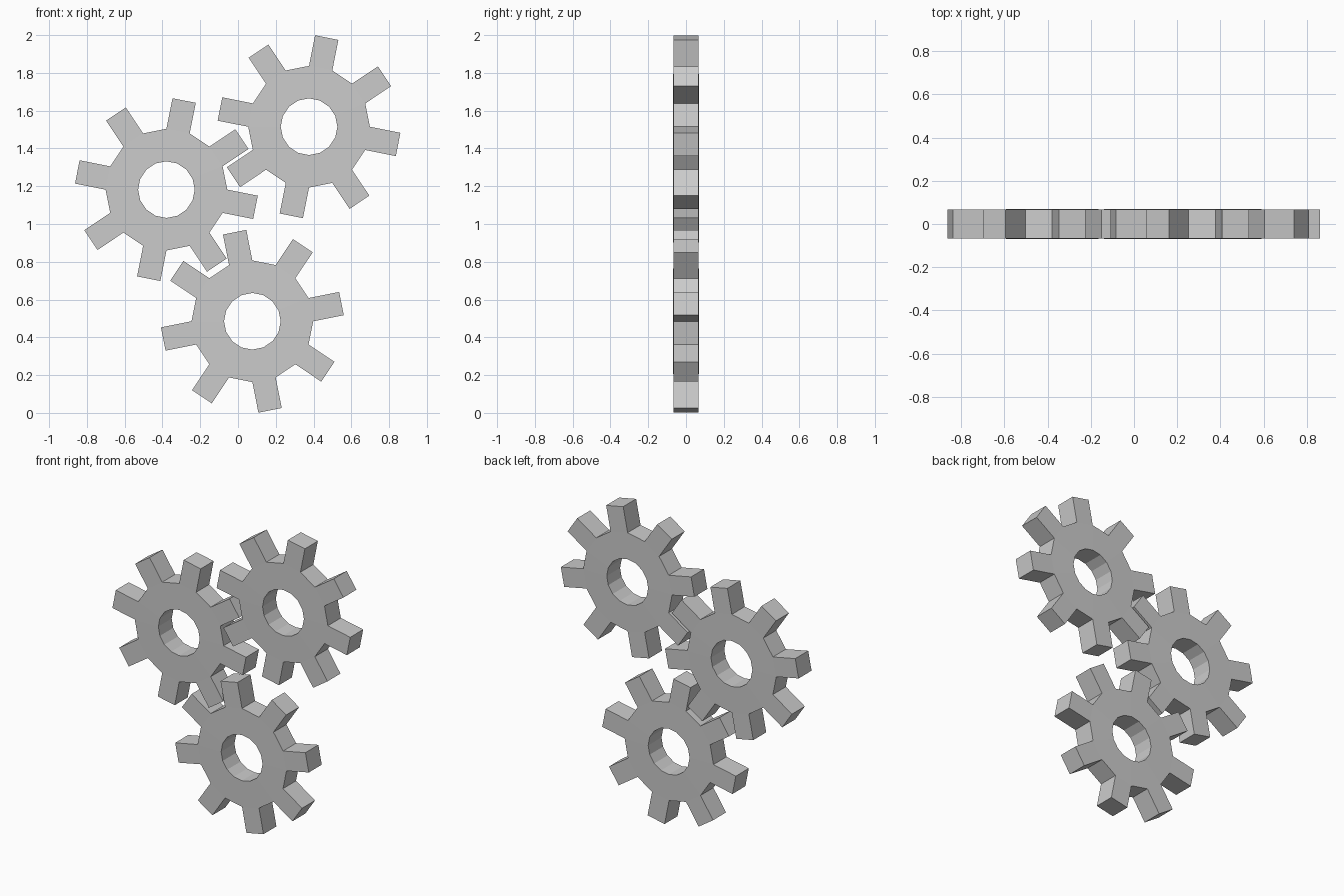
import bpy, bmesh
from math import radians, sin, cos

if "Cube" in bpy.data.objects:
    bpy.data.objects.remove(bpy.data.objects["Cube"])

TEETH = 8
HOLE_R, ROOT_R, TIP_R = 0.15, 0.322, 0.485
HUB_Y, RIM_Y = 0.069, 0.067      # half thickness at the hole and at the teeth
STEP = 360 / (TEETH * 2)
TIP_HALF = 7.45                  # half angle of a tooth tip, degrees


def make_gear(name, x, z, first_tooth):
    bm = bmesh.new()

    def pair(r, deg, half):
        """Front and back vertex at one polar position."""
        a = radians(deg)
        return [bm.verts.new((r * cos(a), y, r * sin(a))) for y in (-half, half)]

    n = TEETH * 2
    start = first_tooth - STEP / 2
    hole = [pair(HOLE_R, start + i * STEP, HUB_Y) for i in range(n)]
    root = [pair(ROOT_R, start + i * STEP, RIM_Y) for i in range(n)]

    def slab(a, b, c, d):
        """Front and back faces across four vertex pairs."""
        bm.faces.new([p[0] for p in (a, b, c, d)])
        bm.faces.new([p[1] for p in (d, c, b, a)])

    def wall(a, b):
        bm.faces.new((a[0], a[1], b[1], b[0]))

    for i in range(n):
        j = (i + 1) % n
        # Body ring and bore
        slab(hole[i], root[i], root[j], hole[j])
        wall(hole[j], hole[i])
        if i % 2:
            wall(root[i], root[j])           # valley between teeth
        else:
            mid = first_tooth + i * STEP     # tooth
            t0 = pair(TIP_R, mid - TIP_HALF, RIM_Y)
            t1 = pair(TIP_R, mid + TIP_HALF, RIM_Y)
            slab(root[i], t0, t1, root[j])
            wall(root[i], t0)
            wall(t0, t1)
            wall(t1, root[j])

    bmesh.ops.recalc_face_normals(bm, faces=bm.faces)
    mesh = bpy.data.meshes.new(name)
    bm.to_mesh(mesh)
    bm.free()
    obj = bpy.data.objects.new(name, mesh)
    obj.location = (x, 0, z)
    bpy.context.collection.objects.link(obj)


# Three interlocking gears
make_gear("left_gear", -0.379, 1.182, 33.75)
make_gear("upper_gear", 0.376, 1.515, 33.75)
make_gear("lower_gear", 0.076, 0.485, 11.25)
